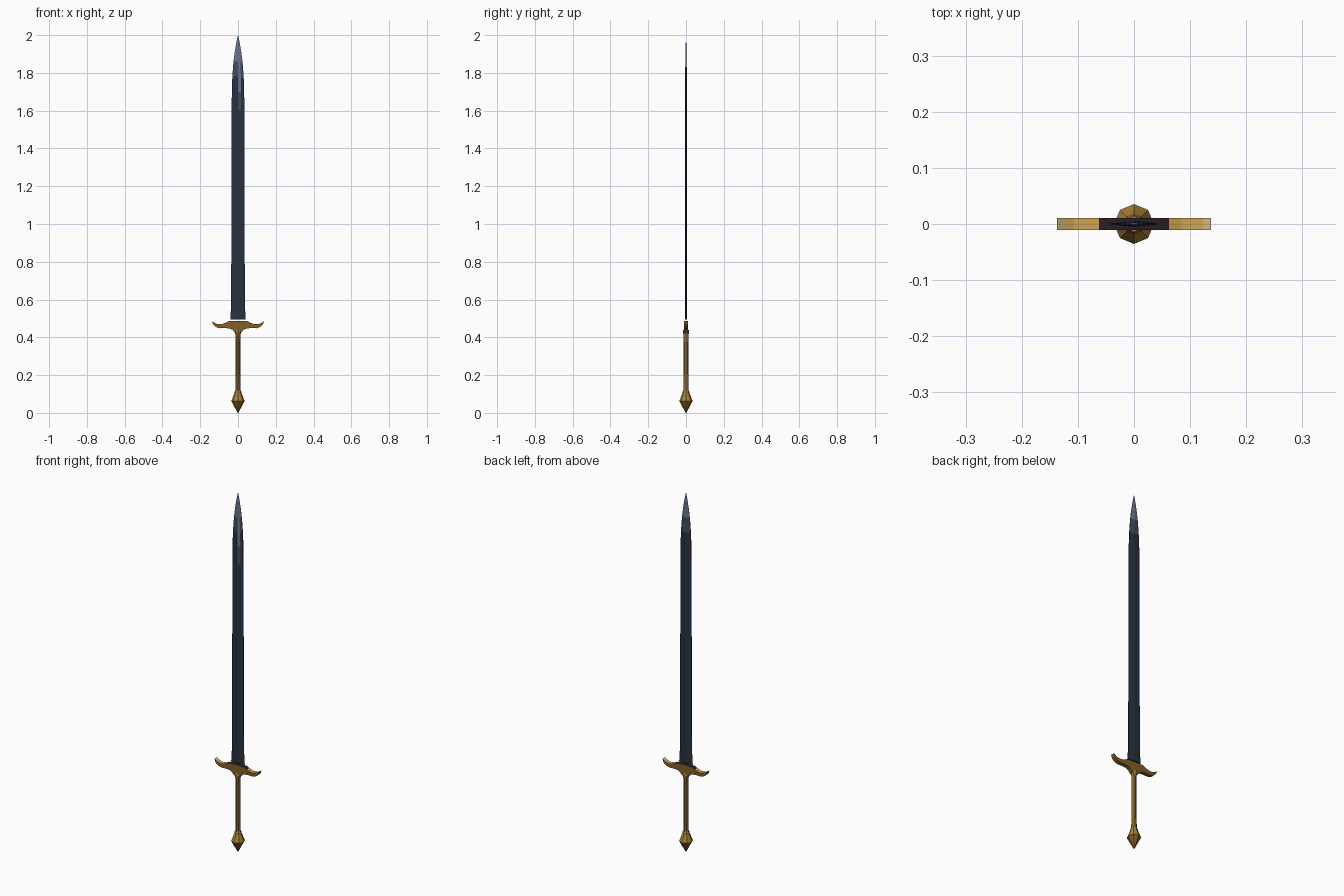
import bpy, bmesh, math

if "Cube" in bpy.data.objects:
    bpy.data.objects.remove(bpy.data.objects["Cube"])


def material(name, rgb):
    # sRGB 0-255 to linear
    lin = [((c / 255 + 0.055) / 1.055) ** 2.4 for c in rgb]
    m = bpy.data.materials.new(name)
    m.diffuse_color = (*lin, 1)
    m.use_nodes = True
    m.node_tree.nodes["Principled BSDF"].inputs["Base Color"].default_value = m.diffuse_color
    return m


STEEL = material("dark blue steel", (41, 50, 63))
MID = material("worn steel", (66, 76, 94))
TIP = material("pale tip steel", (106, 118, 142))
EDGE = material("blackened edge", (26, 20, 42))
PALE = material("pale gold", (222, 196, 140))
BRIGHT = material("bright gold", (208, 166, 82))
GOLD = material("old gold", (168, 128, 56))
BROWN = material("brown gold", (132, 94, 38))
DARK = material("dark bronze", (42, 32, 38))


def finish(name, bm, mats, rule=None):
    bmesh.ops.remove_doubles(bm, verts=bm.verts, dist=1e-5)
    bmesh.ops.recalc_face_normals(bm, faces=bm.faces)
    bm.normal_update()
    if rule:
        for f in bm.faces:
            f.material_index = rule(f)
    me = bpy.data.meshes.new(name)
    bm.to_mesh(me)
    bm.free()
    for m in mats:
        me.materials.append(m)
    ob = bpy.data.objects.new(name, me)
    bpy.context.collection.objects.link(ob)
    return ob


def loft(name, rings, mats, rule=None):
    bm = bmesh.new()
    loops = [[bm.verts.new(p) for p in ring] for ring in rings]
    n = len(loops[0])
    for a, b in zip(loops, loops[1:]):
        for i in range(n):
            j = (i + 1) % n
            bm.faces.new((a[i], a[j], b[j], b[i]))
    bm.faces.new(loops[0])
    bm.faces.new(loops[-1])
    return finish(name, bm, mats, rule)


def lathe(name, profile, mats, rule=None, sides=8):
    rings = [[(r * math.cos(math.tau * i / sides), r * math.sin(math.tau * i / sides), z)
              for i in range(sides)] for r, z in profile]
    return loft(name, rings, mats, rule)


# Blade: flattened diamond section, thin dark edges, steel paling towards the tip
def section(z, w, t, r):
    m = (t + r) / 2
    return [(-w, -r, z), (0, -t, z), (w / 2, -m, z), (w, -r, z),
            (w, r, z), (0, t, z), (-w, r, z)]


stations = [(0.495, 0.041), (0.56, 0.037), (0.70, 0.036), (1.2, 0.0345), (1.60, 0.0333),
            (1.70, 0.033), (1.78, 0.030), (1.86, 0.024), (1.91, 0.0175), (1.96, 0.009),
            (2.0, 0.0006)]
rings = []
for z, w in stations:
    k = min(1, w / 0.033)
    rings.append(section(z, w, 0.005 * k, 0.0013 * k))


def blade_rule(f):
    c = f.calc_center_median()
    if abs(f.normal.y) < 0.5:
        return 3 if c.z < 1.86 else 2
    if c.y < 0 and 0.002 < c.x < 0.012 and c.z > 1.6:
        return 2 if c.z > 1.7 else 1  # worn patch on the front
    return 2 if c.z > 1.86 else 1 if c.z > 1.78 else 0


loft("blade", rings, [STEEL, MID, TIP, EDGE], blade_rule)

# Crossguard: mirrored profile with upswept ends, extruded in depth
half = [(0.0, 0.487), (0.048, 0.486), (0.062, 0.479), (0.085, 0.470), (0.108, 0.470),
        (0.124, 0.476), (0.137, 0.486), (0.132, 0.468), (0.118, 0.455), (0.098, 0.448),
        (0.07, 0.449), (0.045, 0.447), (0.028, 0.439), (0.018, 0.425), (0.0, 0.425)]
bm = bmesh.new()
D = 0.011
for s in (1, -1):
    front = [bm.verts.new((s * x, -D, z)) for x, z in half]
    back = [bm.verts.new((s * x, D, z)) for x, z in half]
    bm.faces.new(front)
    bm.faces.new(back)
    for i in range(len(half) - 1):
        bm.faces.new((front[i], front[i + 1], back[i + 1], back[i]))


def guard_rule(f):
    x = abs(f.calc_center_median().x)
    if f.normal.z > 0.3:
        return 1 if x < 0.06 else 3 if x > 0.125 else 2
    return 0


finish("crossguard", bm, [BROWN, DARK, BRIGHT, PALE], guard_rule)

# Grip, collar and pommel: eight-sided turned parts
lathe("grip", [(0.0145, 0.105), (0.0135, 0.14), (0.0125, 0.30), (0.0135, 0.43)],
      [BROWN, GOLD], lambda f: 1 if abs(f.normal.x) > 0.8 else 0)
lathe("grip_collar", [(0.014, 0.415), (0.0165, 0.422), (0.0165, 0.432), (0.014, 0.44)], [GOLD])
lathe("pommel", [(0.0012, 0.0), (0.0355, 0.063), (0.031, 0.073), (0.019, 0.104),
                 (0.0185, 0.112), (0.0135, 0.12)],
      [BROWN, GOLD], lambda f: 1 if f.calc_center_median().z > 0.06 else 0)
